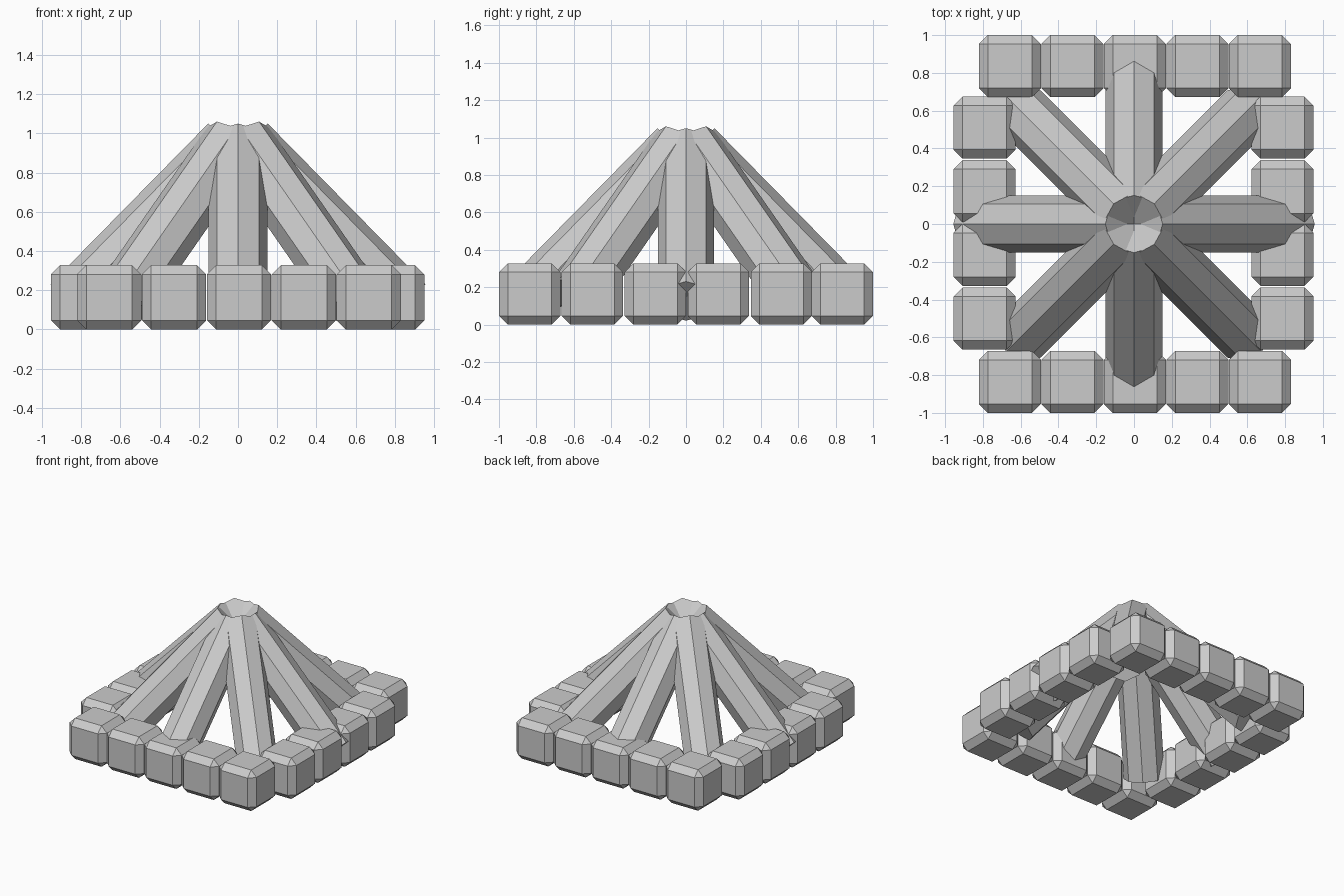
import bpy, bmesh
from math import radians, hypot, atan2
from mathutils import Matrix, Vector

if "Cube" in bpy.data.objects:
    bpy.data.objects.remove(bpy.data.objects["Cube"])


def finish(bm, name, matrix):
    me = bpy.data.meshes.new(name)
    bm.to_mesh(me)
    bm.free()
    ob = bpy.data.objects.new(name, me)
    ob.matrix_world = matrix
    bpy.context.collection.objects.link(ob)
    return ob


def stone(x, y):
    # chamfered block resting on the ground
    bm = bmesh.new()
    bmesh.ops.create_cube(bm, size=1)
    bmesh.ops.scale(bm, vec=(0.328, 0.328, 0.328), verts=bm.verts)
    bmesh.ops.bevel(bm, geom=bm.edges[:], offset=0.047, segments=1, affect='EDGES')
    finish(bm, "hearth_stone", Matrix.Translation((x, y, 0.164)))


def log(angle, lift):
    # eight-sided log leaning in from the stone ring to the peak
    low, high = Vector((0.85, 0, 0.126 + lift)), Vector((0.045, 0, 0.945 + lift))
    axis = high - low
    bm = bmesh.new()
    bmesh.ops.create_cone(bm, cap_ends=True, segments=8, radius1=0.15,
                          radius2=0.15, depth=axis.length)
    tilt = Matrix.Rotation(atan2(axis.x, axis.z), 4, 'Y')
    finish(bm, "leaning_log",
           Matrix.Rotation(radians(angle), 4, 'Z')
           @ Matrix.Translation((low + high) / 2) @ tilt)


# front and back stone rows
for y in (-0.836, 0.836):
    for i in range(5):
        stone(0.005 + (i - 2) * 0.331, y)

# left and right stone columns
for x in (-0.791, 0.786):
    for i in range(4):
        stone(x, 0.005 + (i - 1.5) * 0.337)

# eight logs forming the pyramid
for k in range(8):
    log(45 * k, 0.01 if k % 2 else 0.0)
